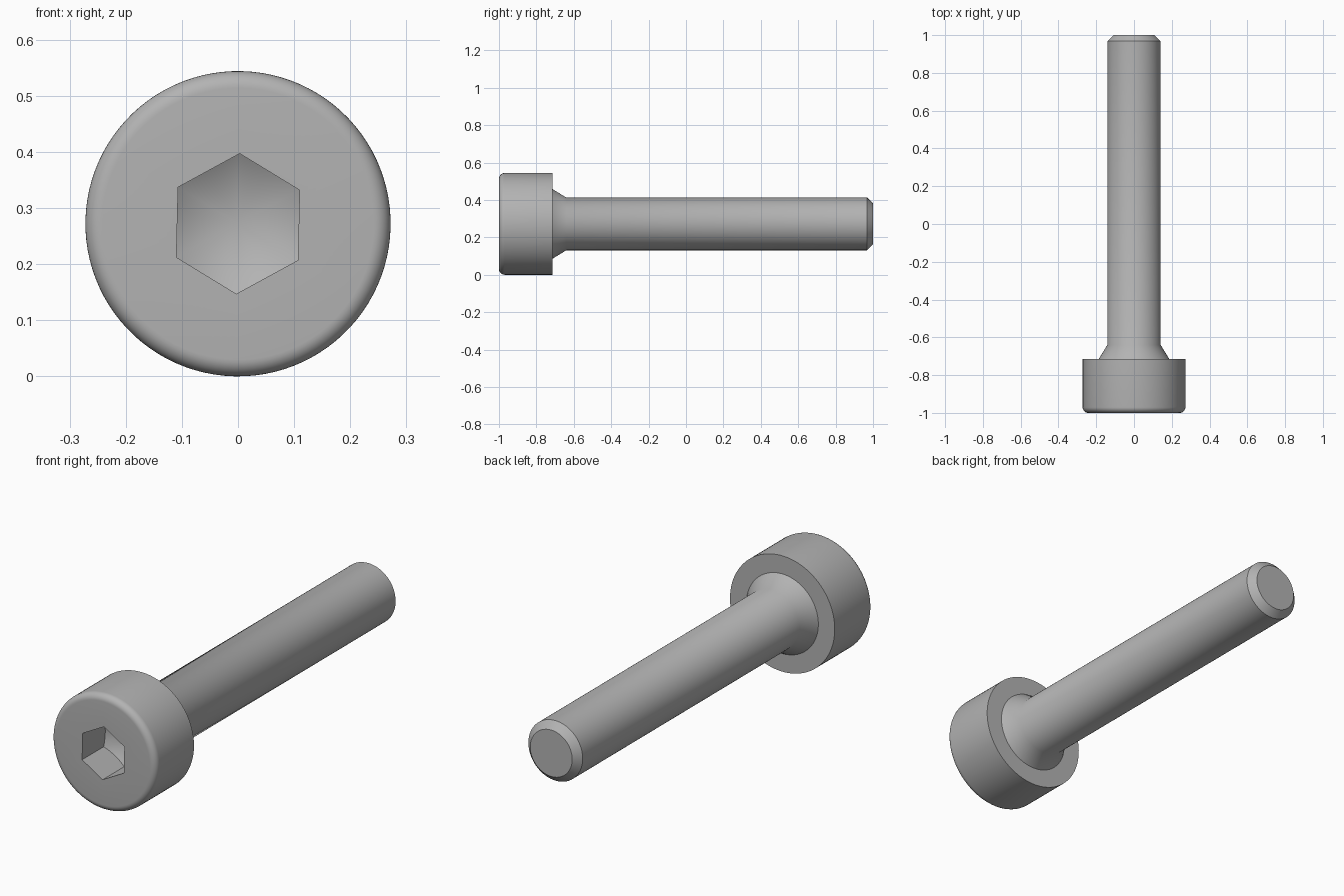
import bpy, bmesh, math

if "Cube" in bpy.data.objects:
    bpy.data.objects.remove(bpy.data.objects["Cube"])

N = 96                    # segments around the axis
AXIS_Z = 0.272            # height of the bolt axis
TURN = math.radians(-1.4)  # slight twist of the hex socket
HEX_R = 0.125             # socket corner radius

steel = bpy.data.materials.new("steel_grey")
steel.diffuse_color = (0.45, 0.45, 0.45, 1)
steel.use_nodes = True
steel.node_tree.nodes["Principled BSDF"].inputs["Base Color"].default_value = steel.diffuse_color


def circle(r, y):
    """Round ring of radius r at depth y."""
    return [(r, y)] * N


def hexagon(y, slope=0.0):
    """Hexagonal ring; slope pushes the flats deeper, as a drilled cone does."""
    ring = []
    for i in range(N):
        a = (2 * math.pi * i / N) % (math.pi / 3) - math.pi / 6
        r = HEX_R * math.cos(math.pi / 6) / math.cos(a)
        ring.append((r, y + (HEX_R - r) * slope))
    return ring


def skin(name, rings, start=None, end_cap=False):
    """Join rings along the y axis; start is the y of an optional centre point."""
    bm = bmesh.new()
    loops = []
    for ring in rings:
        loop = []
        for i, (r, y) in enumerate(ring):
            a = math.pi / 2 + TURN + 2 * math.pi * i / N
            loop.append(bm.verts.new((r * math.cos(a), y, AXIS_Z + r * math.sin(a))))
        loops.append(loop)
    for a, b in zip(loops, loops[1:]):
        for i in range(N):
            j = (i + 1) % N
            bm.faces.new((a[i], a[j], b[j], b[i]))
    if start is not None:
        tip = bm.verts.new((0, start, AXIS_Z))
        for i in range(N):
            bm.faces.new((tip, loops[0][(i + 1) % N], loops[0][i]))
    if end_cap:
        bm.faces.new(loops[-1])
    me = bpy.data.meshes.new(name)
    bm.to_mesh(me)
    bm.free()
    me.materials.append(steel)
    ob = bpy.data.objects.new(name, me)
    bpy.context.collection.objects.link(ob)
    bpy.ops.object.select_all(action='DESELECT')
    ob.select_set(True)
    bpy.context.view_layer.objects.active = ob
    bpy.ops.object.shade_smooth_by_angle(angle=math.radians(40))
    return ob


# Head: conical socket floor, hex walls, flat front, rounded rim, flat underside
R, F = 0.272, 0.03
rim = [circle(R - F + F * math.sin(t), -1 + F - F * math.cos(t))
       for t in (math.pi / 2 * k / 8 for k in range(9))]
skin("socket_head",
     [hexagon(-0.84, 0.577), hexagon(-1.0)] + rim
     + [circle(R, -0.715), circle(0.187, -0.715)],
     start=-0.768)

# Shank: tapered neck, straight shaft, chamfered end
skin("shank",
     [circle(0.187, -0.715), circle(0.141, -0.64), circle(0.141, 0.968),
      circle(0.109, 1.0)],
     end_cap=True)
